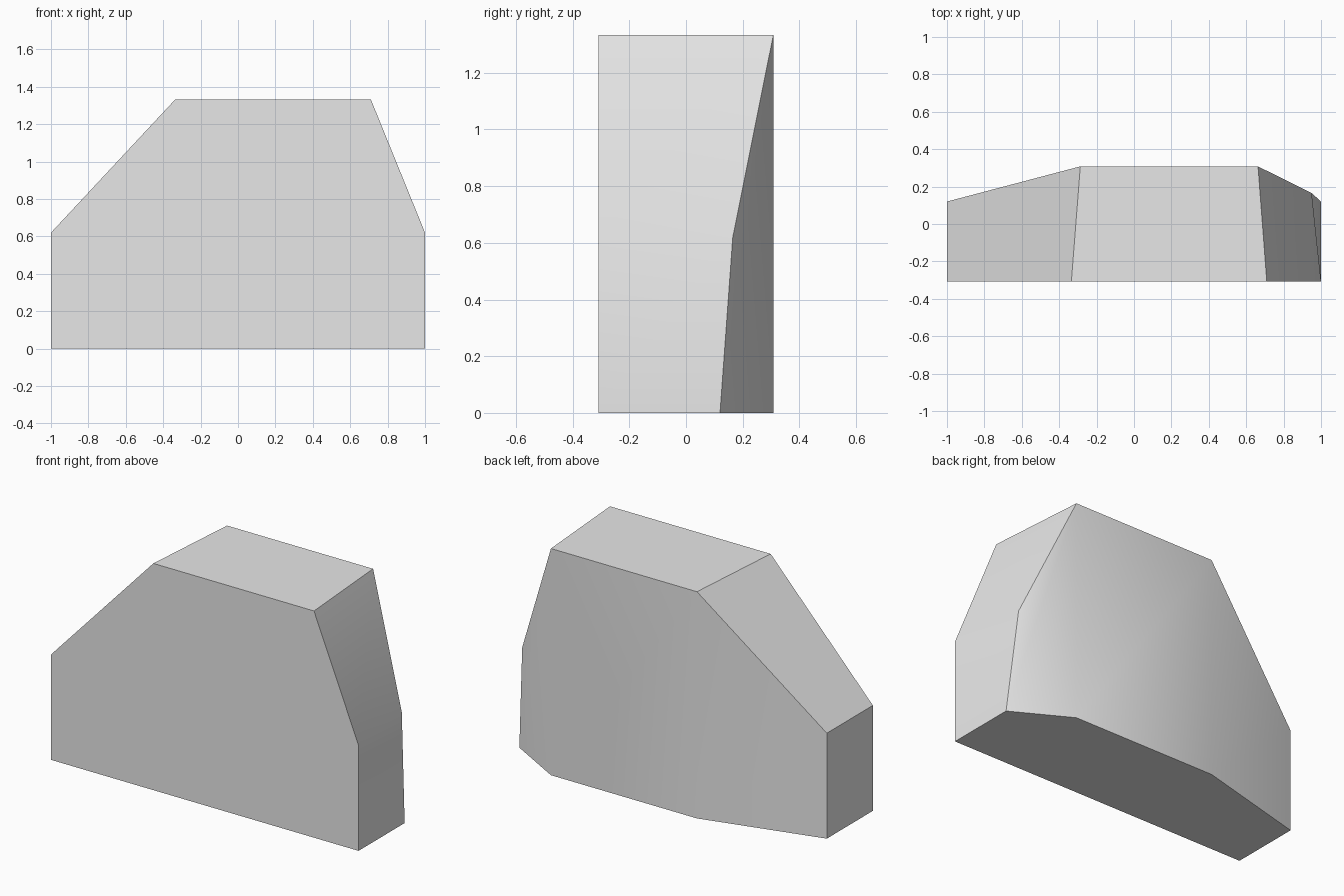
import bpy
import bmesh
from math import radians

cube = bpy.data.objects.get("Cube")
if cube:
    bpy.data.objects.remove(cube, do_unlink=True)

# Key dimensions
TOP, SHOULDER = 1.333, 0.62
FRONT, BACK, SIDE = -0.308, 0.308, 0.12

# Plain grey material
grey = bpy.data.materials.new("light grey")
grey.use_nodes = True
grey.diffuse_color = (0.8, 0.8, 0.8, 1)
grey.node_tree.nodes["Principled BSDF"].inputs["Base Color"].default_value = (0.8, 0.8, 0.8, 1)

bm = bmesh.new()


def ring(points):
    return [bm.verts.new(p) for p in points]


# Flat six-sided front outline, from the lower left round over the top
front = ring([(x, FRONT, z) for x, z in (
    (1, 0), (1, SHOULDER), (0.71, TOP), (-0.335, TOP), (-1, SHOULDER), (-1, 0))])

# Matching rear outline, tapering forward at both ends
rear = ring([
    (1, SIDE, 0), (0.95, 0.165, SHOULDER), (0.663, BACK, TOP),
    (-0.287, BACK, TOP), (-1, SIDE, SHOULDER), (-1, SIDE, 0)])

# Feet of the two rear folds
fold_left, fold_right = ring([(0.663, BACK, 0), (-0.287, BACK, 0)])

# Front, underside and the walls joining the outlines
bm.faces.new(front)
bm.faces.new([front[0], front[5], rear[5], fold_right, fold_left, rear[0]])
for i in range(5):
    bm.faces.new([front[i], rear[i], rear[i + 1], front[i + 1]])

# Three rear panels
bm.faces.new([rear[0], fold_left, rear[2], rear[1]])
bm.faces.new([fold_left, fold_right, rear[3], rear[2]])
bm.faces.new([fold_right, rear[5], rear[4], rear[3]])
bmesh.ops.recalc_face_normals(bm, faces=bm.faces)

mesh = bpy.data.meshes.new("faceted_block")
bm.to_mesh(mesh)
bm.free()
mesh.materials.append(grey)
block = bpy.data.objects.new("faceted_block", mesh)
bpy.context.collection.objects.link(block)

# Soft shading over the gentle folds, sharp outline edges
bpy.ops.object.select_all(action="DESELECT")
block.select_set(True)
bpy.context.view_layer.objects.active = block
bpy.ops.object.shade_smooth_by_angle(angle=radians(32))
